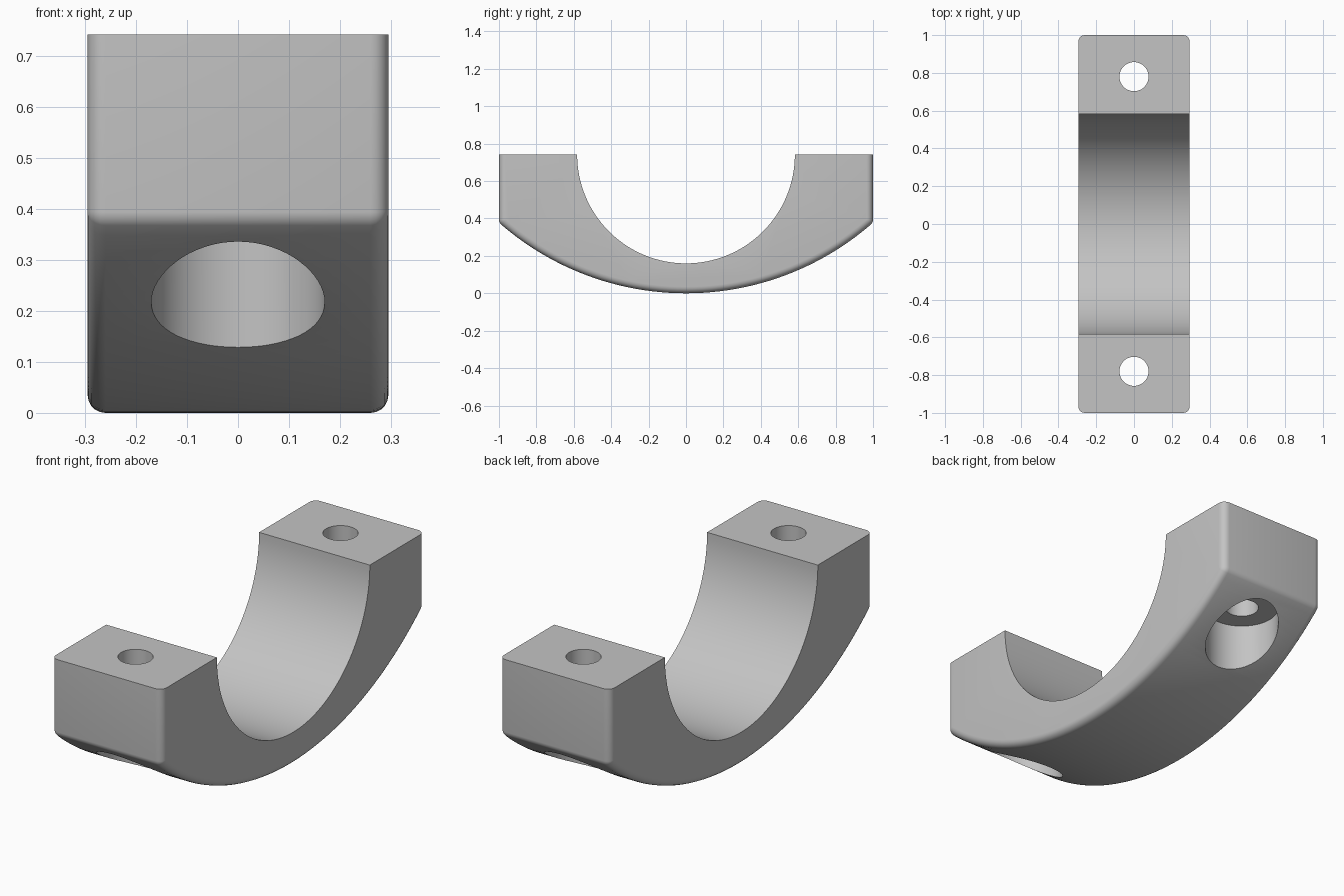
import bpy, bmesh
from math import cos, sin, pi, asin

cube = bpy.data.objects.get("Cube")
if cube:
    bpy.data.objects.remove(cube, do_unlink=True)

HALF_W, TOP, RIDGE = 0.295, 0.742, 0.378
INNER_R = 0.582
OUTER_R = (1 + RIDGE ** 2) / (2 * RIDGE)
FILLET = 0.035

grey = bpy.data.materials.new("plain grey")
grey.use_nodes = True
colour = (0.55, 0.55, 0.55, 1)
grey.diffuse_color = colour
grey.node_tree.nodes["Principled BSDF"].inputs["Base Color"].default_value = colour


def add_object(name, bm):
    bmesh.ops.recalc_face_normals(bm, faces=bm.faces)
    mesh = bpy.data.meshes.new(name)
    bm.to_mesh(mesh)
    bm.free()
    mesh.materials.append(grey)
    obj = bpy.data.objects.new(name, mesh)
    bpy.context.collection.objects.link(obj)
    return obj


# Side profile: shallow outer arc below, round saddle above
sweep = asin(1 / OUTER_R)
outer = [(OUTER_R * sin(a), OUTER_R * (1 - cos(a)))
         for a in (sweep * (i / 24 - 1) for i in range(49))]
saddle = [(INNER_R * cos(a), TOP - INNER_R * sin(a))
          for a in (pi * i / 64 for i in range(65))]
profile = outer + [(1, TOP)] + saddle + [(-1, TOP)]

bm = bmesh.new()
face = bm.faces.new([bm.verts.new((-HALF_W, y, z)) for y, z in profile])
extruded = bmesh.ops.extrude_face_region(bm, geom=[face])["geom"]
moved = [v for v in extruded if isinstance(v, bmesh.types.BMVert)]
bmesh.ops.translate(bm, verts=moved, vec=(2 * HALF_W, 0, 0))
bmesh.ops.recalc_face_normals(bm, faces=bm.faces)


# Round the end ridges, then the outer outline of both flat sides
def round_edges(test, offset, segments):
    edges = [e for e in bm.edges if test(*(v.co for v in e.verts))]
    bmesh.ops.bevel(bm, geom=edges, offset=offset, segments=segments,
                    profile=0.5, affect='EDGES', clamp_overlap=False)


def on_outline(p):
    arc = OUTER_R - (OUTER_R ** 2 - min(1, p.y ** 2)) ** 0.5
    return abs(p.y) > 0.999 or p.z < arc + 0.02


round_edges(lambda a, b: abs(a.x - b.x) > 0.1 and abs(a.y) > 0.999
            and a.z < TOP - 0.1, FILLET * 0.45, 4)
round_edges(lambda a, b: abs(a.x - b.x) < 0.001 and on_outline(a)
            and on_outline(b), FILLET, 5)
clamp = add_object("clamp_half", bm)


# Bolt holes with wide counterbores underneath
def drill(name, y, radius, low, high):
    bm = bmesh.new()
    bmesh.ops.create_cone(bm, cap_ends=True, segments=64, radius1=radius,
                          radius2=radius, depth=high - low)
    bmesh.ops.translate(bm, verts=bm.verts, vec=(0, y, (low + high) / 2))
    cutter = add_object(name, bm)
    cutter.hide_render = True
    mod = clamp.modifiers.new(name, 'BOOLEAN')
    mod.operation, mod.solver, mod.object = 'DIFFERENCE', 'EXACT', cutter
    return cutter


cutters = []
for side, y in (("front", -0.78), ("back", 0.78)):
    cutters.append(drill(side + "_counterbore", y, 0.17, -0.2, 0.37))
    cutters.append(drill(side + "_bolt_hole", y, 0.077, 0.2, 1.0))

bpy.ops.object.select_all(action='DESELECT')
bpy.context.view_layer.objects.active = clamp
clamp.select_set(True)
for mod in list(clamp.modifiers):
    bpy.ops.object.modifier_apply(modifier=mod.name)
for cutter in cutters:
    bpy.data.objects.remove(cutter, do_unlink=True)
bpy.ops.object.shade_smooth_by_angle(angle=pi / 6)
